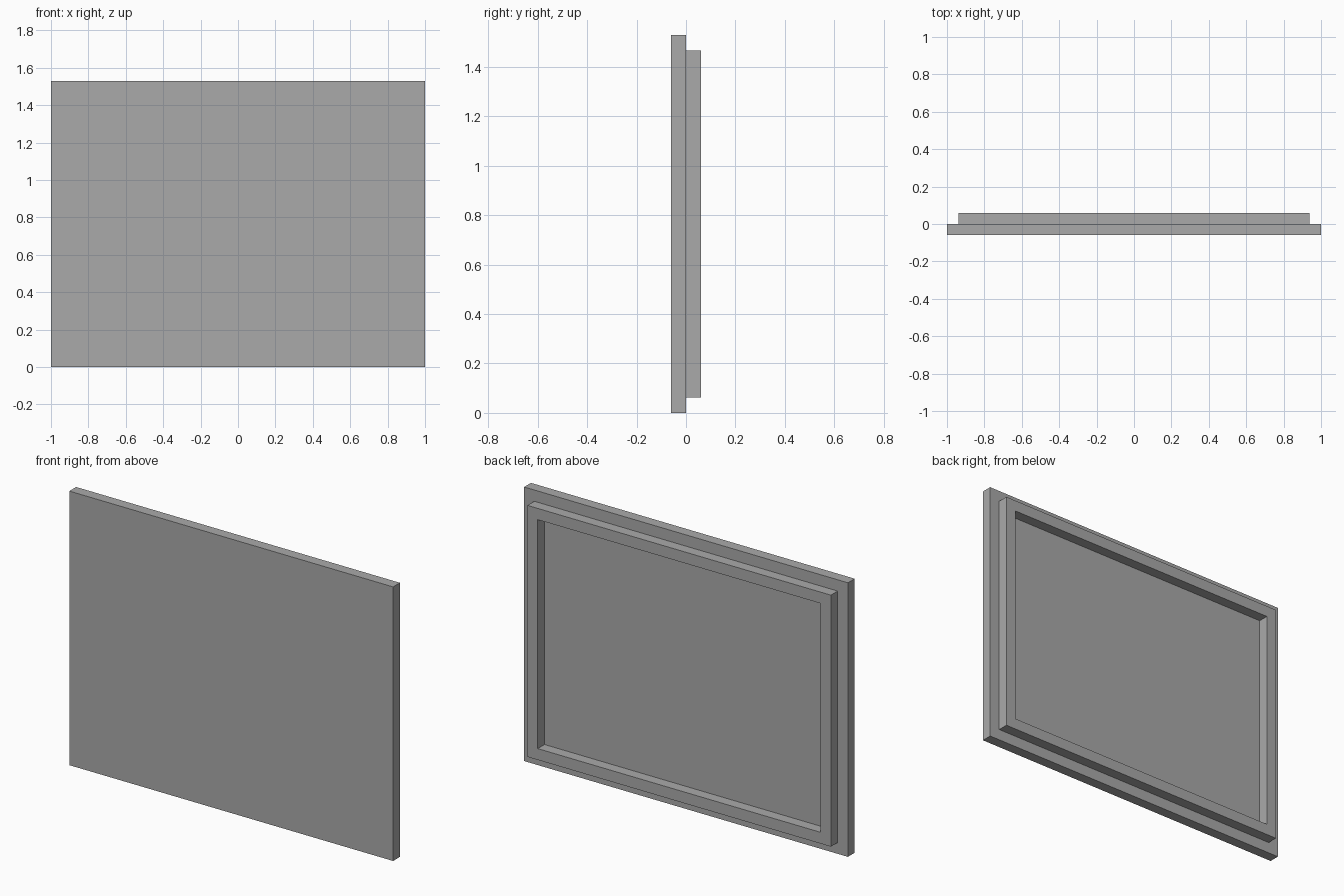
import bpy
import bmesh

cube = bpy.data.objects.get("Cube")
if cube:
    bpy.data.objects.remove(cube, do_unlink=True)

WIDTH, HEIGHT, DEPTH = 2.0, 1.53, 0.06
STEP = 0.063  # margin around the rim, also the rim's own width

grey = bpy.data.materials.new("plain_grey")
grey.use_nodes = True
colour = (0.4, 0.4, 0.4, 1)
grey.diffuse_color = colour
grey.node_tree.nodes["Principled BSDF"].inputs["Base Color"].default_value = colour


def rectangle(bm, margin, y):
    """Four corners of the panel outline, moved inwards by margin."""
    x, low, high = WIDTH / 2 - margin, margin, HEIGHT - margin
    corners = [(-x, low), (x, low), (x, high), (-x, high)]
    return [bm.verts.new((cx, y, cz)) for cx, cz in corners]


def bridge(bm, first, second):
    """Join two matching loops with a ring of quads."""
    for i in range(4):
        j = (i + 1) % 4
        bm.faces.new((first[i], first[j], second[j], second[i]))


def finish(bm, name):
    bmesh.ops.recalc_face_normals(bm, faces=bm.faces)
    mesh = bpy.data.meshes.new(name)
    bm.to_mesh(mesh)
    bm.free()
    mesh.materials.append(grey)
    obj = bpy.data.objects.new(name, mesh)
    bpy.context.collection.objects.link(obj)


# Flat front panel
bm = bmesh.new()
front = rectangle(bm, 0, -DEPTH)
back = rectangle(bm, 0, 0)
bridge(bm, front, back)
bm.faces.new(front)
bm.faces.new(back)
finish(bm, "front_panel")

# Raised rim on the back, open in the middle
bm = bmesh.new()
loops = [rectangle(bm, STEP, 0), rectangle(bm, STEP, DEPTH),
         rectangle(bm, STEP * 2, DEPTH), rectangle(bm, STEP * 2, 0)]
for i in range(4):
    bridge(bm, loops[i], loops[(i + 1) % 4])
finish(bm, "back_rim")
